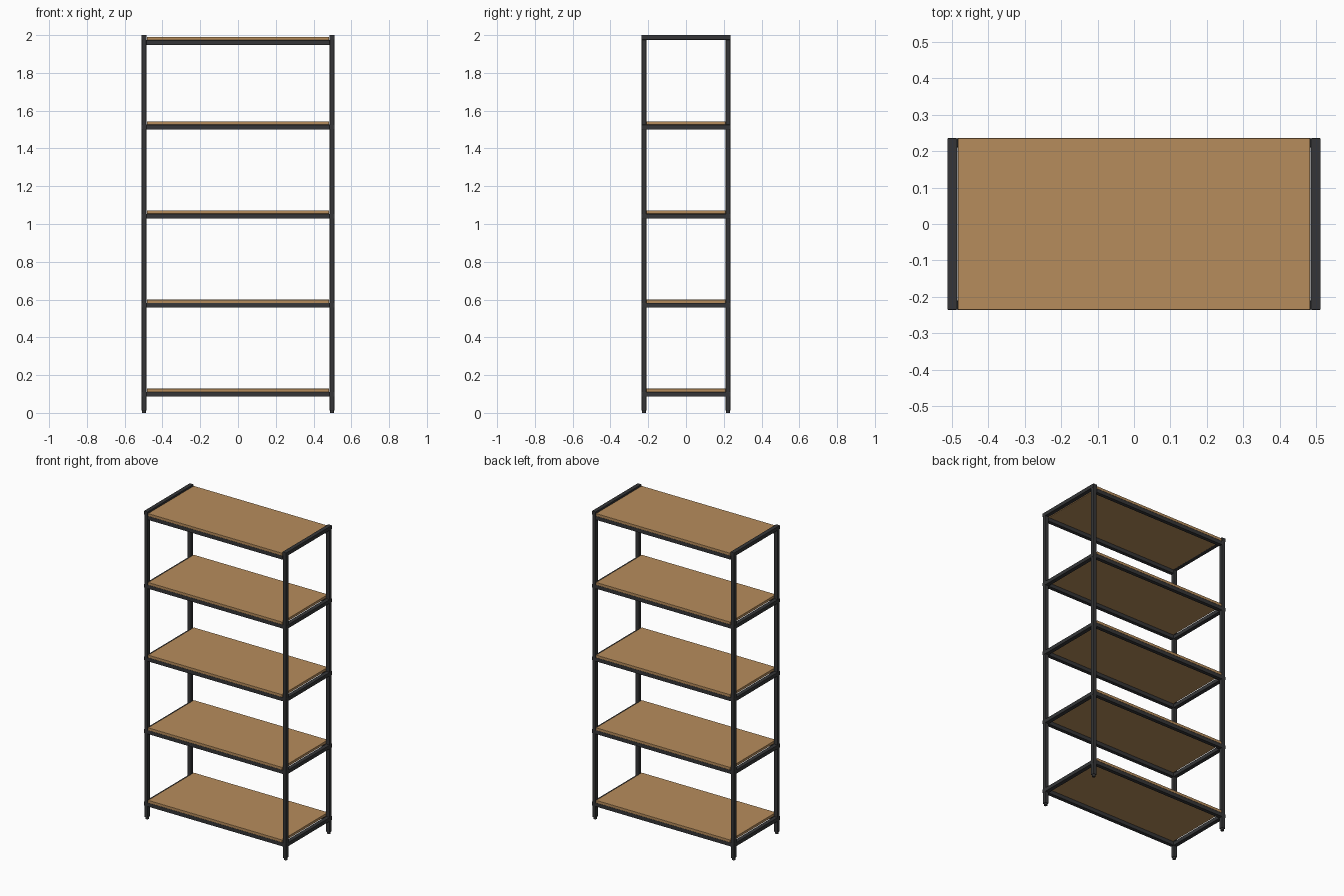
import bpy

if "Cube" in bpy.data.objects:
    bpy.data.objects.remove(bpy.data.objects["Cube"])

def material(name, rgb):
    m = bpy.data.materials.new(name)
    m.diffuse_color = (*rgb, 1)
    m.use_nodes = True
    m.node_tree.nodes["Principled BSDF"].inputs["Base Color"].default_value = m.diffuse_color
    return m

METAL = material("charcoal metal", (0.035, 0.036, 0.038))
WOOD = material("warm wood", (0.47, 0.265, 0.107))

def box(name, lo, hi, mat, bevel=0.0):
    size = [b - a for a, b in zip(lo, hi)]
    bpy.ops.mesh.primitive_cube_add(size=1, location=[(a + b) / 2 for a, b in zip(lo, hi)])
    o = bpy.context.object
    o.name = name
    o.scale = size
    bpy.ops.object.transform_apply(location=False, rotation=False, scale=True)
    o.data.materials.append(mat)
    if bevel:
        b = o.modifiers.new("soft edges", 'BEVEL')
        b.width = bevel
        b.segments = 2
    return o

PX, PY, H = 0.4975, 0.2225, 0.0125   # post centre and half width
YO = PY + H                          # outer depth

# Corner posts with round feet
for sx in (-1, 1):
    for sy in (-1, 1):
        x, y = sx * PX, sy * PY
        box("corner_post", (x - H, y - H, 0.012), (x + H, y + H, 1.998), METAL, 0.003)
        bpy.ops.mesh.primitive_cylinder_add(vertices=20, radius=0.0105, depth=0.014,
                                            location=(x, y, 0.007))
        bpy.context.object.name = "round_foot"
        bpy.context.object.data.materials.append(METAL)

# Shelf tiers: tops of the wooden boards
for i, top in enumerate((0.128, 0.599, 1.071, 1.543, 1.990)):
    under = top - 0.017
    box("shelf_board", (-0.482, -YO, under), (0.482, YO, top), WOOD, 0.001)
    # Long front and back rails
    for sy in (-1, 1):
        y = sy * PY
        box("long_rail", (-PX + H, y - H, under - 0.025), (PX - H, y + H, under), METAL, 0.002)
    # Side rails, raised flush with the posts at the top tier
    rail_top = 2.0 if i == 4 else under
    for sx in (-1, 1):
        x, h = sx * PX, H + 0.001
        box("side_rail", (x - h, -YO, rail_top - 0.025), (x + h, YO, rail_top), METAL, 0.002)
